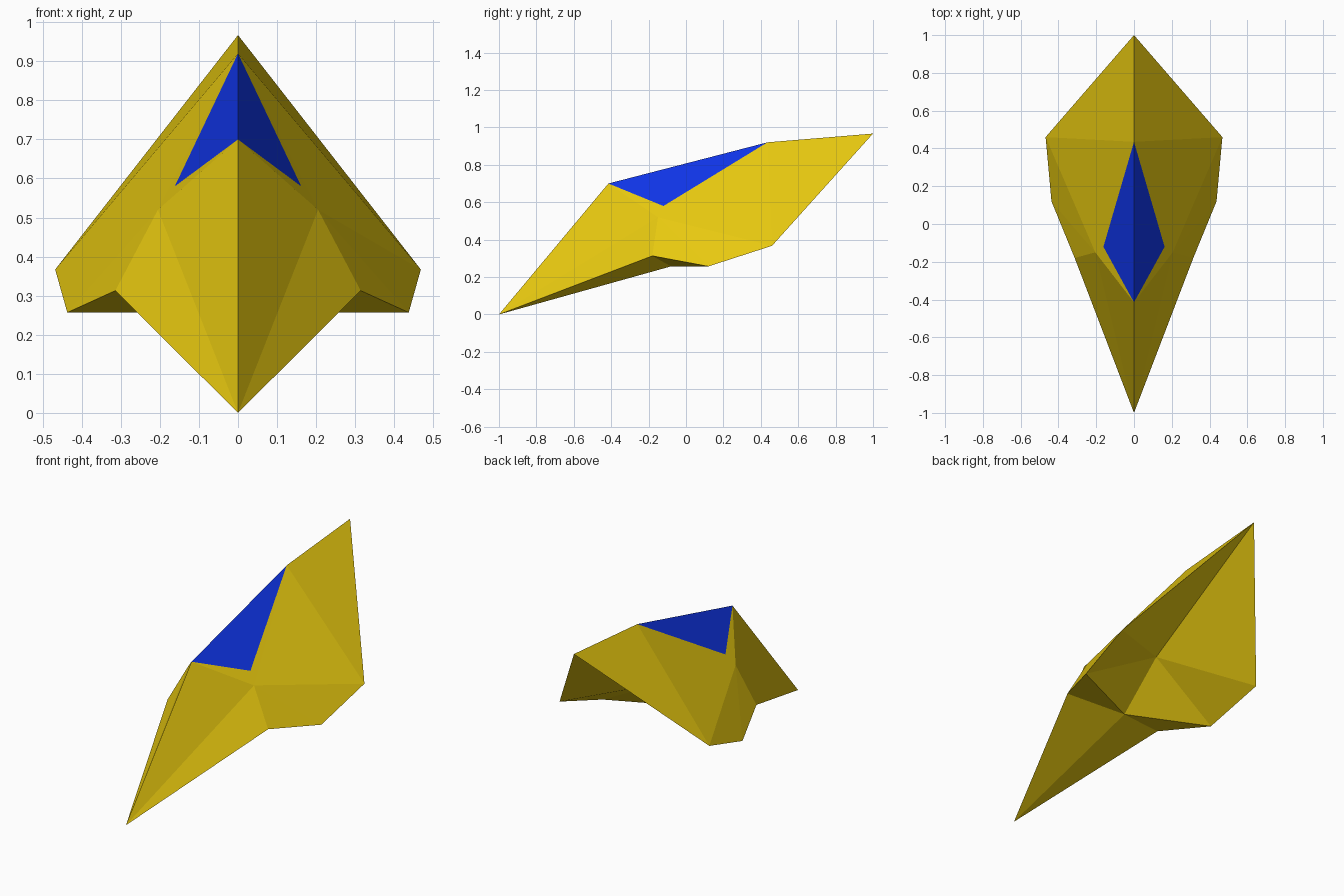
import bpy
import bmesh
from mathutils import Vector

if "Cube" in bpy.data.objects:
    bpy.data.objects.remove(bpy.data.objects["Cube"])


def material(name, color):
    m = bpy.data.materials.new(name)
    m.diffuse_color = (*color, 1)
    m.use_nodes = True
    m.node_tree.nodes["Principled BSDF"].inputs["Base Color"].default_value = m.diffuse_color
    return m


# Corner points of the right half of the faceted hull
P = {
    "nose": (0, -1, 0),
    "canopy_front": (0, -0.415, 0.70),
    "canopy_back": (0, 0.435, 0.92),
    "tail": (0, 1, 0.967),
    "shoulder": (0.205, -0.15, 0.52),
    "cheek": (0.314, -0.18, 0.313),
    "wing_front": (0.437, 0.12, 0.257),
    "wing_back": (0.468, 0.46, 0.367),
    "keel": (0, -0.08, 0.257),
    "hollow": (0, 0.185, 0.494),
}
P = {k: Vector(v) for k, v in P.items()}
# The canopy corner lies within the upper side facet
P["canopy_side"] = (0.1 * P["canopy_front"] + 0.1 * P["canopy_back"]
                    + 0.79 * P["shoulder"] + 0.01 * P["canopy_front"])

FACETS = [
    # nose
    "nose canopy_front shoulder", "nose shoulder cheek",
    # canopy glass and its frame
    "canopy_front canopy_back canopy_side",
    "canopy_front canopy_side shoulder",
    "canopy_side canopy_back shoulder",
    # upper flank and side
    "canopy_back wing_back shoulder", "canopy_back tail wing_back",
    "shoulder wing_back wing_front", "shoulder wing_front cheek",
    # underside
    "nose cheek keel", "keel cheek wing_front",
    "keel wing_front hollow", "hollow wing_front wing_back",
    "hollow wing_back tail",
]

bm = bmesh.new()
verts = {k: bm.verts.new(v) for k, v in P.items()}
for i, names in enumerate(FACETS):
    f = bm.faces.new([verts[n] for n in names.split()])
    f.material_index = 1 if i == 2 else 0  # glass facet

# Mirror to the left half and close the seam
bmesh.ops.mirror(bm, geom=bm.verts[:] + bm.edges[:] + bm.faces[:],
                 axis='X', merge_dist=0.0005)
bmesh.ops.remove_doubles(bm, verts=bm.verts[:], dist=0.0005)
bmesh.ops.recalc_face_normals(bm, faces=bm.faces[:])

mesh = bpy.data.meshes.new("hull")
bm.to_mesh(mesh)
bm.free()
mesh.materials.append(material("hull yellow", (0.80, 0.58, 0.005)))
mesh.materials.append(material("canopy blue", (0.005, 0.035, 0.80)))
hull = bpy.data.objects.new("hull", mesh)
bpy.context.collection.objects.link(hull)
